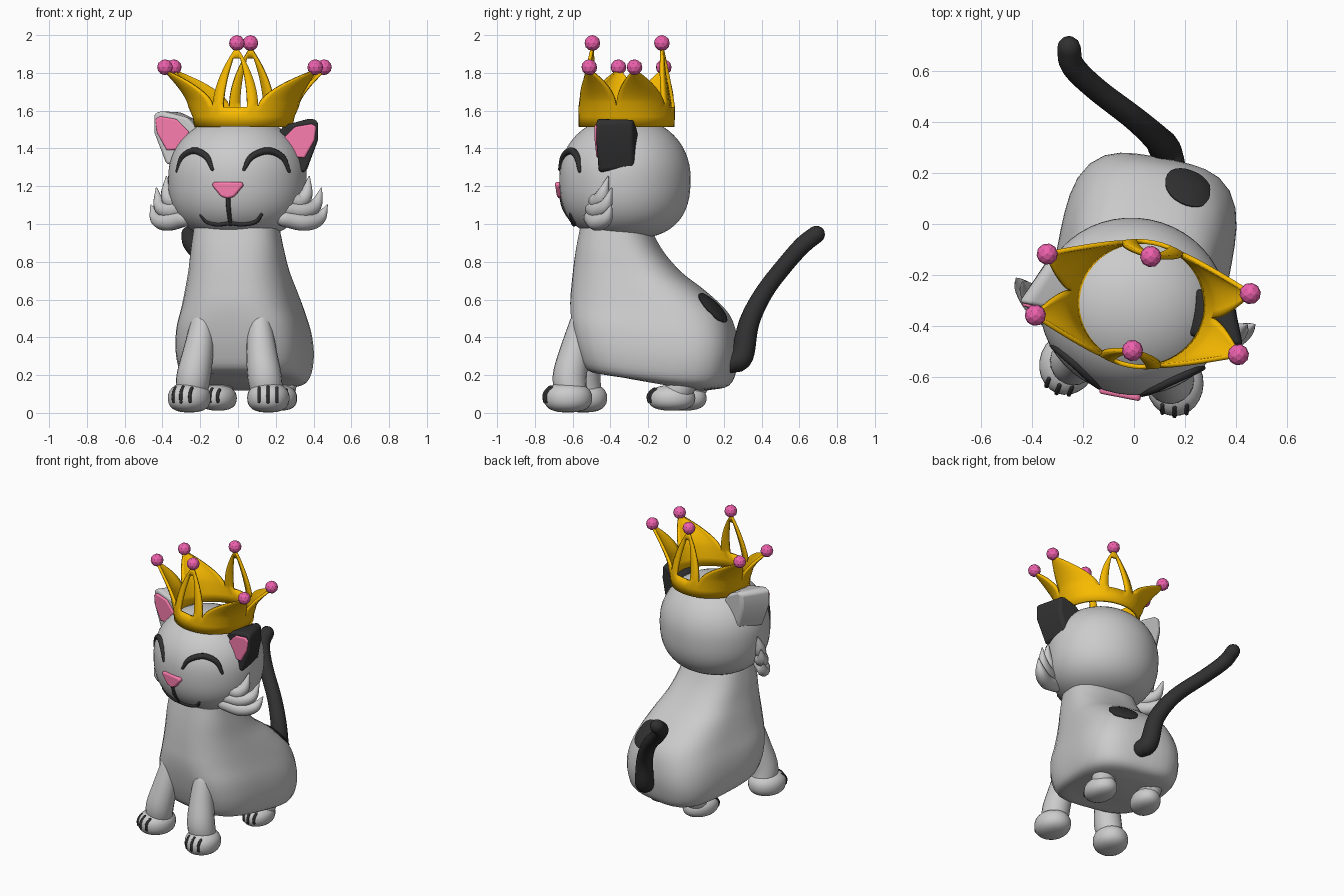
import bpy, bmesh
from math import sin, cos, pi, radians
from mathutils import Vector, Matrix
from mathutils.bvhtree import BVHTree

if "Cube" in bpy.data.objects:
    bpy.data.objects.remove(bpy.data.objects["Cube"])

# Everything is modelled facing -y, then the whole cat is turned slightly
W = Matrix.Translation((0.065, 0, 0)) @ Matrix.Rotation(radians(-11), 4, 'Z')


def material(name, rgb):
    m = bpy.data.materials.new(name)
    m.diffuse_color = (*rgb, 1)
    m.use_nodes = True
    m.node_tree.nodes["Principled BSDF"].inputs["Base Color"].default_value = m.diffuse_color
    return m


BLACK = material("black", (0.03, 0.03, 0.03))
PINK = material("pink", (0.95, 0.2, 0.42))
BEAD = material("bead_pink", (0.85, 0.12, 0.42))
GOLD = material("gold", (0.95, 0.5, 0.0))


def finish(name, bm, mat=None, angle=50):
    bmesh.ops.recalc_face_normals(bm, faces=bm.faces)
    me = bpy.data.meshes.new(name)
    bm.to_mesh(me)
    bm.free()
    if mat:
        me.materials.append(mat)
    if angle:
        me.shade_smooth()
        me.set_sharp_from_angle(angle=radians(angle))
    ob = bpy.data.objects.new(name, me)
    bpy.context.collection.objects.link(ob)
    ob.matrix_world = W
    return ob


def loft(name, rings, mat=None, angle=50):
    bm = bmesh.new()
    vs = [[bm.verts.new(p) for p in r] for r in rings]
    n = len(rings[0])
    for a, b in zip(vs, vs[1:]):
        for i in range(n):
            bm.faces.new((a[i], a[(i + 1) % n], b[(i + 1) % n], b[i]))
    bm.faces.new(vs[0])
    bm.faces.new(vs[-1])
    return finish(name, bm, mat, angle)


def spline(rows, steps=5):
    """Catmull-Rom through rows of numbers of any length."""
    rows = [Vector(r) for r in rows]
    p = [rows[0] * 2 - rows[1]] + rows + [rows[-1] * 2 - rows[-2]]
    out = []
    for a, b, c, d in zip(p, p[1:], p[2:], p[3:]):
        for k in range(steps):
            t = k / steps
            out.append(0.5 * (2 * b + (c - a) * t + (2 * a - 5 * b + 4 * c - d) * t * t
                              + (3 * b - a - 3 * c + d) * t ** 3))
    return out + [rows[-1]]


def tube(name, pts, radii, mat=None, sides=12, steps=5):
    """Round-ended tube along a smoothed path."""
    path = spline(pts, steps)
    rad = [max(v[0], 0.003) for v in spline([(r, 0) for r in radii], steps)]
    n = len(path)
    tan = [(path[min(i + 1, n - 1)] - path[max(i - 1, 0)]).normalized() for i in range(n)]
    caps = [(sin(a), cos(a)) for a in (radians(25), radians(50), radians(75), radians(88))]
    st = [(path[0] - tan[0] * rad[0] * s, tan[0], rad[0] * c) for s, c in reversed(caps)]
    st += list(zip(path, tan, rad))
    st += [(path[-1] + tan[-1] * rad[-1] * s, tan[-1], rad[-1] * c) for s, c in caps]
    side, prev, rings = tan[0].orthogonal().normalized(), tan[0], []
    for p, t, r in st:
        side = prev.rotation_difference(t) @ side
        other, prev = t.cross(side), t
        rings.append([p + r * (side * cos(a) + other * sin(a))
                      for a in (2 * pi * i / sides for i in range(sides))])
    return loft(name, rings, mat)


def ellipsoid(name, M, r, low=2.0, high=2.0, rows=18, sides=32):
    rings = []
    for k in range(rows + 1):
        z = sin(radians(-88 + 176 * k / rows))
        n = low if z < 0 else high
        w = (1 - abs(z) ** n) ** (1 / n)
        rings.append([M @ Vector((r[0] * w * cos(a), r[1] * w * sin(a), r[2] * z))
                      for a in (2 * pi * i / sides for i in range(sides))])
    return loft(name, rings)


def prism(name, front, yf, back, yb, bevel, mat=None):
    ob = loft(name, [[(x, yf, z) for x, z in front], [(x, yb, z) for x, z in back]], mat)
    mod = ob.modifiers.new("round", 'BEVEL')
    mod.width, mod.segments = bevel, 3
    return ob


# Body: tilted rounded slices (front y, front z, back y, back z, half width, squareness)
slices = spline([(-.38, .20, .10, .118, .22, 3), (-.51, .225, .215, .145, .31, 3.3),
                 (-.56, .32, .255, .25, .34, 3.5), (-.595, .46, .26, .38, .335, 3.4),
                 (-.61, .58, .22, .52, .305, 3), (-.605, .68, .10, .64, .28, 2.8),
                 (-.595, .78, -.03, .74, .258, 2.7), (-.58, .88, -.13, .85, .242, 2.7),
                 (-.56, .98, -.20, .97, .225, 2.7)], 4)
rings = []
for yf, zf, yb, zb, w, n in slices:
    ring = []
    for i in range(40):
        c, s = cos(2 * pi * i / 40), sin(2 * pi * i / 40)
        k = (abs(c) ** n + abs(s) ** n) ** (-1 / n)
        f = (1 + s * k) / 2
        ring.append((w * c * k, yf + (yb - yf) * f, zf + (zb - zf) * f))
    rings.append(ring)
body = loft("body", rings)

# Dark spot laid on the back
tree = BVHTree.FromPolygons([v.co for v in body.data.vertices],
                            [tuple(p.vertices) for p in body.data.polygons])
slope = Vector((0, .077, -.075))
mid = tree.find_nearest(W.inverted() @ Vector((0.22, 0.15, 0.56)))[0]
rings = []
for k, lift in ((1, -.01), (1, .005), (.7, .008), (.4, .008), (.05, .008)):
    ring = []
    for i in range(24):
        a = 2 * pi * i / 24
        hit = tree.find_nearest(mid + Vector((.1 * k * cos(a), 0, 0)) + slope * (k * sin(a)))
        ring.append(hit[0] + hit[1] * lift)
    rings.append(ring)
loft("back_spot", rings, BLACK)

# Head, and a helper that finds the face surface
HC, HR = Vector((-.005, -.33, 1.245)), (.368, .347, .325)
LOW, HIGH = 2.6, 2.1
ellipsoid("head", Matrix.Translation(HC), HR, LOW, HIGH, 28, 48)


def face(x, z):
    v = abs(z - HC.z) / HR[2]
    n = LOW if z < HC.z else HIGH
    w = (1 - v ** n) ** (1 / n)
    return Vector((x, HC.y - HR[1] * max(w * w - (x / HR[0]) ** 2, 0) ** .5, z))


# Nose and mouth
nose = [(-.085, 1.205), (-.075, 1.223), (.075, 1.223), (.085, 1.205), (.035, 1.145), (0, 1.135), (-.035, 1.145)]
prism("nose", [(x + .01, z) for x, z in nose], -.69, [(x + .01, z) for x, z in nose], -.62, .012, PINK)
tube("mouth_line", [face(.01, z) for z in (1.15, 1.08, 1.0)], [.012] * 3, BLACK, 8)
smile = [(-.15, 1.045), (-.12, 1.012), (-.06, .998), (.01, 1.005), (.07, .998), (.14, 1.012), (.175, 1.05)]
tube("smile", [face(x, z) for x, z in smile], [.008, .012, .012, .012, .012, .012, .008], BLACK, 8)

for s, side in ((-1, "left"), (1, "right")):
    # Closed eye
    arc = [(.085, 1.29), (.12, 1.355), (.195, 1.387), (.265, 1.355), (.30, 1.28)]
    tube(side + "_eye", [face(s * x + .01, z) for x, z in arc], [.009, .017, .019, .017, .009], BLACK, 10)

    # Ear with pink inside
    dz = -.015 if s > 0 else .025
    outer = [(.20, 1.47), (.26, 1.54), (.41, 1.575), (.447, 1.56), (.447, 1.46), (.38, 1.29), (.30, 1.28)]
    back = [(.20, 1.46), (.24, 1.52), (.33, 1.57), (.365, 1.56), (.37, 1.47), (.335, 1.31), (.28, 1.30)]
    inner = [(.25, 1.46), (.32, 1.53), (.41, 1.545), (.434, 1.53), (.425, 1.46), (.372, 1.365), (.30, 1.37)]

    def put(pts):
        return [(s * x, z + dz) for x, z in pts]
    prism(side + "_ear", put(outer), -.40, put(back), -.215, .02, BLACK if s > 0 else None)
    prism(side + "_inner_ear", put(inner), -.412, put(inner), -.38, .008, PINK)

    # Cheek fur
    tufts = [[(.27, -.455, 1.03), (.37, -.405, 1.01), (.44, -.345, 1.03), (.475, -.31, 1.10)],
             [(.28, -.445, 1.08), (.36, -.40, 1.07), (.42, -.35, 1.10), (.445, -.315, 1.19)],
             [(.29, -.43, 1.13), (.34, -.40, 1.12), (.375, -.375, 1.16), (.385, -.345, 1.25)]]
    for i, t in enumerate(tufts):
        tube(f"{side}_cheek_tuft_{i}", [(s * x, y, z) for x, y, z in t], [.045, .047, .035, .004])

    # Front leg
    leg = [(.155, -.535, .475), (.17, -.565, .33), (.192, -.59, .19), (.205, -.575, .09)]
    tube(side + "_front_leg", [(s * x, y, z) for x, y, z in leg], [.062, .08, .09, .082], sides=20)

    # Paws with dark toe lines
    for kind, c, r in (("front", (s * .213, -.595, .082), (.112, .128, .08)),
                       ("hind", (s * .165, -.045, .08), (.095, .125, .068))):
        M = Matrix.Translation(c) @ Matrix.Rotation(radians(10 * s), 4, 'Z')
        ellipsoid(f"{side}_{kind}_paw", M, r, 2.6, 2.2, 14, 24)
        for j, dx in enumerate((-.42, 0, .42)):
            q = (1 - dx * dx) ** .5
            line = [M @ Vector((r[0] * dx, -r[1] * q * cos(v), r[2] * q * sin(v)))
                    for v in (-.3, .1, .45, .75)]
            tube(f"{side}_{kind}_toe_line_{j}", line, [.009] * 4, BLACK, 8, 3)

    # Hind ankle running up into the belly
    tube(side + "_hind_ankle", [(s * .165, -.04, .085), (s * .17, .0, .13), (s * .17, .03, .19)],
         [.07, .075, .075], sides=16)

# Tail
tail = [(.145, .24, .265), (.12, .295, .30), (.09, .335, .48), (.0, .415, .64),
        (-.15, .53, .79), (-.24, .62, .89), (-.255, .69, .945)]
tube("tail", [W.inverted() @ Vector(p) for p in tail], [.055, .062, .054, .048, .046, .047, .046], BLACK, 16)

# Crown: a band with four flared side points and two open arches
CX, CY = .025, -.315
bm = bmesh.new()


def rim(a, rx, ry, z):
    return Vector((CX + rx * cos(radians(a)), CY + ry * sin(radians(a)), z))


tips = []
for a0, a1, tx, ty in ((0, 65, .41, .122), (65, 115, 0, .19), (115, 180, -.40, .122),
                       (180, 245, -.40, -.122), (245, 295, 0, -.185), (295, 360, .41, -.122)):
    arch = tx == 0
    tip = Vector((CX + tx, CY + ty, 1.93 if arch else 1.815))
    tips.append(tip + Vector((0, 0, .028 if arch else .015)))
    us = (0, .12, .24, .37, .5, .63, .76, .88, 1) if arch else [i / 10 for i in range(11)]
    tops = [rim(a0 + (a1 - a0) * u, .285, .245, 1.62) for u in us]
    rows = [[rim(a0 + (a1 - a0) * u, .252, .245, 1.515) for u in us],
            [rim(a0 + (a1 - a0) * u, .262, .245, 1.57) for u in us], tops]
    centre = sum(tops, Vector((0, 0, 0))) / len(tops)
    p = 1.8 if arch else 1.6
    for k in range(1, 13):
        t = k / 12
        f = t if arch else t ** 1.25
        mid = centre.lerp(tip, f)
        mid.z = 1.62 + (tip.z - 1.62) * (t if arch else t ** .8)
        rows.append([mid + (q - centre) * (1 - .97 * t ** p) for q in tops])
    vs = [[bm.verts.new(q) for q in r] for r in rows]
    for k in range(len(vs) - 1):
        for i in range(len(us) - 1):
            if arch and 2 <= k < 12 and 2 <= i < 6:
                continue
            bm.faces.new((vs[k][i], vs[k][i + 1], vs[k + 1][i + 1], vs[k + 1][i]))
bmesh.ops.remove_doubles(bm, verts=bm.verts, dist=.0008)
crown = finish("crown", bm, GOLD, 40)
mod = crown.modifiers.new("thickness", 'SOLIDIFY')
mod.thickness, mod.offset = .018, 0

# Faceted beads on the crown points
for i, tip in enumerate(tips):
    bm = bmesh.new()
    bmesh.ops.create_icosphere(bm, subdivisions=2, radius=.042, matrix=Matrix.Translation(tip))
    finish(f"crown_bead_{i}", bm, BEAD, 0)
